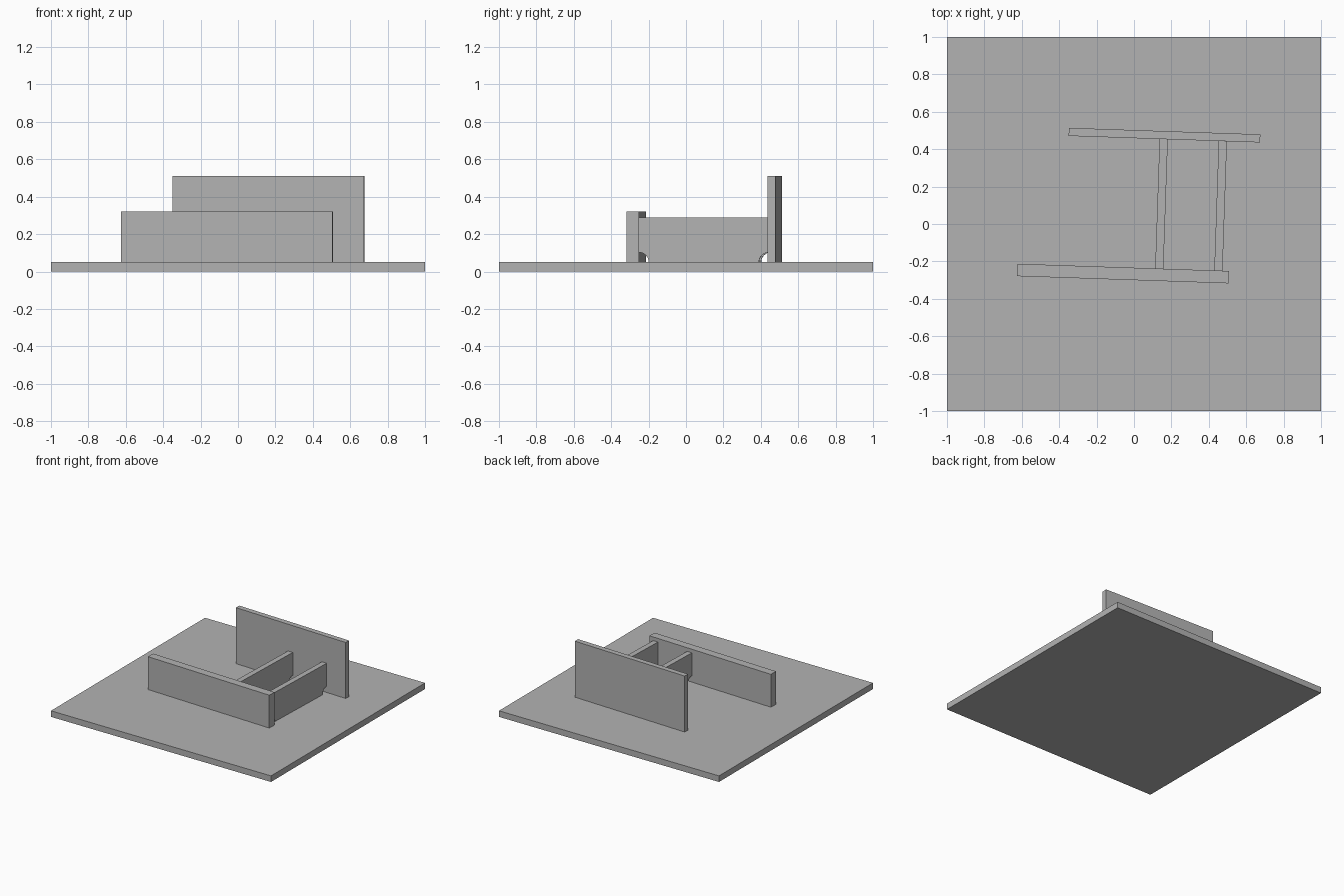
import bpy
import math
from mathutils import Matrix, Vector

cube = bpy.data.objects.get("Cube")
if cube:
    bpy.data.objects.remove(cube, do_unlink=True)

grey = bpy.data.materials.new("steel_grey")
grey.use_nodes = True
COLOUR = (0.45, 0.45, 0.45, 1)
grey.diffuse_color = COLOUR
grey.node_tree.nodes["Principled BSDF"].inputs["Base Color"].default_value = COLOUR

FLOOR = 0.05
TURN = math.radians(-1.95)


def extrude_profile(name, profile, thickness, centre, angle):
    """Plate with a (length, height) outline, thickened both ways about its middle."""
    n = len(profile)
    half = thickness / 2
    verts = [(u, s, z) for s in (-half, half) for u, z in profile]
    faces = [list(range(n)), list(range(2 * n - 1, n - 1, -1))]
    faces += [[i, i + n, (i + 1) % n + n, (i + 1) % n] for i in range(n)]
    mesh = bpy.data.meshes.new(name)
    mesh.from_pydata(verts, [], faces)
    mesh.transform(Matrix.Translation(Vector((*centre, 0))) @ Matrix.Rotation(angle, 4, "Z"))
    mesh.materials.append(grey)
    obj = bpy.data.objects.new(name, mesh)
    bpy.context.collection.objects.link(obj)
    return obj


def rectangle(length, bottom, top):
    h = length / 2
    return [(-h, bottom), (h, bottom), (h, top), (-h, top)]


def scalloped(length, bottom, top, radius, steps=10):
    """Rectangle with a quarter-round relief at each lower corner."""
    h = length / 2
    arc = [(h - radius * math.cos(a), bottom + radius * math.sin(a))
           for a in (math.pi / 2 * i / steps for i in range(steps + 1))]
    left = [(-u, z) for u, z in reversed(arc)]
    return left + arc + [(h, top), (-h, top)]


# Base and the two long walls
extrude_profile("base_plate", rectangle(2, 0, FLOOR), 2, (0, 0), 0)
extrude_profile("back_wall", rectangle(1.024, FLOOR, 0.51), 0.043, (0.163, 0.475), TURN)
extrude_profile("front_wall", rectangle(1.131, FLOOR, 0.32), 0.066, (-0.058, -0.265), TURN)

# Cross ribs between the walls
for name, centre in (("left_rib", (0.463, 0.096)), ("right_rib", (0.147, 0.107))):
    extrude_profile(name, scalloped(0.694, FLOOR, 0.29, 0.052), 0.044,
                    centre, TURN + math.pi / 2)
